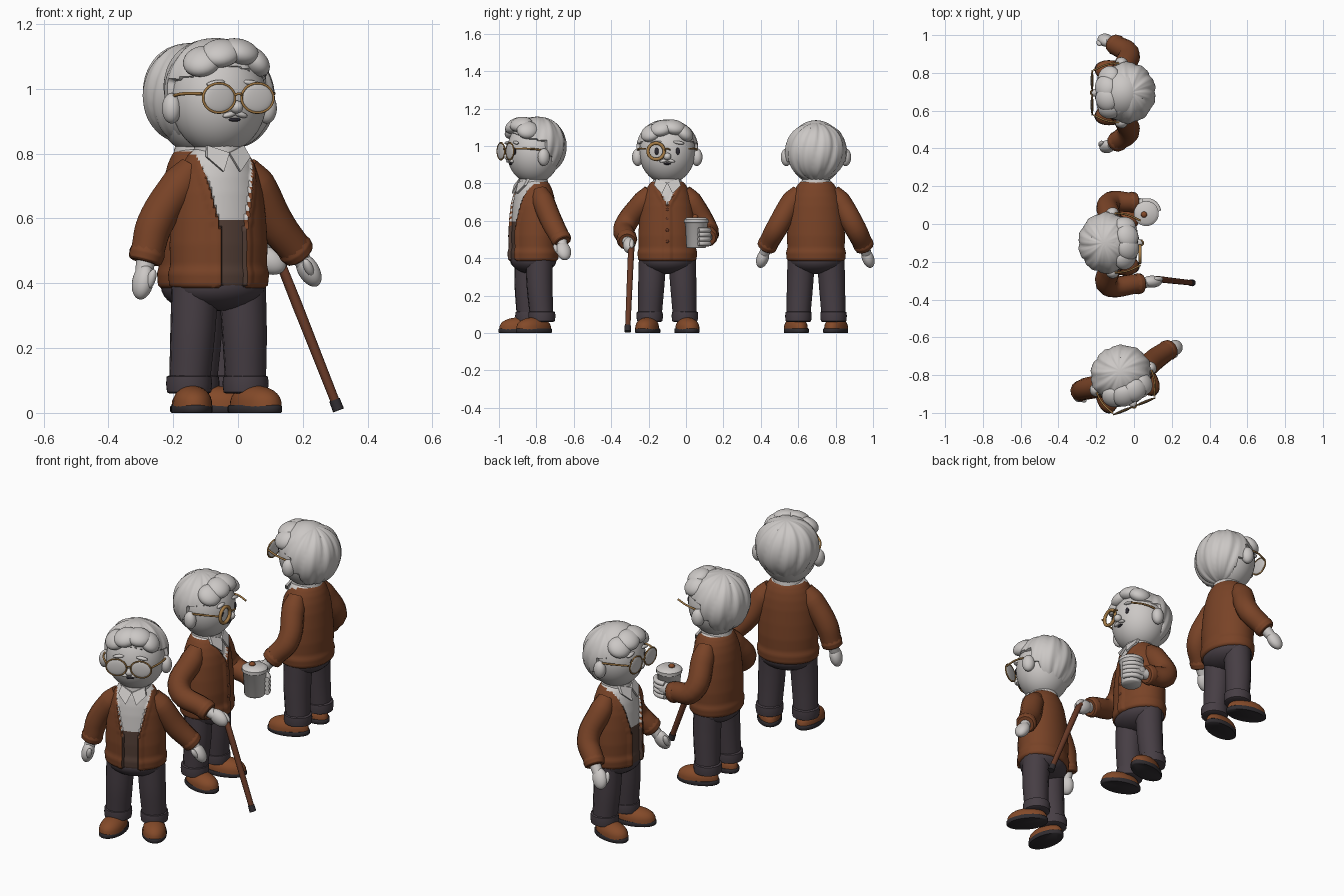
import bpy, bmesh, math
from mathutils import Matrix, Vector, Euler

if "Cube" in bpy.data.objects:
    bpy.data.objects.remove(bpy.data.objects["Cube"])

def mat(name, r, g, b):
    m = bpy.data.materials.new(name)
    m.diffuse_color = (r, g, b, 1)
    m.use_nodes = True
    m.node_tree.nodes["Principled BSDF"].inputs["Base Color"].default_value = m.diffuse_color
    return m

PALE = mat("pale grey", .60, .575, .56)
KNIT = mat("knit brown", .19, .056, .02)
CLOTH = mat("trouser charcoal", .062, .048, .058)
LEATHER = mat("shoe tan", .23, .068, .022)
SOLE = mat("sole dark", .03, .026, .03)
WOOD = mat("cane wood", .14, .042, .02)
GOLD = mat("frame gold", .38, .2, .06)
VEST = mat("vest brown", .085, .048, .036)
DARK = mat("eye dark", .025, .022, .03)

M = Matrix()      # placement of the current figure
TAG = ""

def finish(name, bm, *mats, angle=50):
    bmesh.ops.recalc_face_normals(bm, faces=bm.faces)
    bm.transform(M)
    me = bpy.data.meshes.new(TAG + name)
    bm.to_mesh(me)
    bm.free()
    for m in mats:
        me.materials.append(m)
    me.polygons.foreach_set("use_smooth", [True] * len(me.polygons))
    me.set_sharp_from_angle(angle=math.radians(angle))
    ob = bpy.data.objects.new(TAG + name, me)
    bpy.context.collection.objects.link(ob)
    return ob

def blob(name, loc, size, m, rot=(0, 0, 0), shape=None, seg=24):
    """Ellipsoid, optionally reshaped by a function on the unit sphere."""
    bm = bmesh.new()
    bmesh.ops.create_uvsphere(bm, u_segments=seg, v_segments=max(8, seg * 2 // 3), radius=1)
    if shape:
        for v in bm.verts:
            v.co = shape(v.co.copy())
    bm.transform(Matrix.LocRotScale(Vector(loc), Euler(rot), Vector(size)))
    return finish(name, bm, m)

def lathe(name, loc, prof, m, seg=28, sx=1, sy=1, rot=0):
    """Closed stack of rings from (z, radius) pairs."""
    bm = bmesh.new()
    rings = [[bm.verts.new((r * sx * math.cos(2 * math.pi * i / seg),
                            r * sy * math.sin(2 * math.pi * i / seg), z)) for i in range(seg)]
             for z, r in prof]
    for a, b in zip(rings, rings[1:]):
        for i in range(seg):
            j = (i + 1) % seg
            bm.faces.new((a[i], a[j], b[j], b[i]))
    bm.faces.new(rings[0])
    bm.faces.new(rings[-1])
    bm.transform(Matrix.Translation(loc) @ Matrix.Rotation(rot, 4, 'Z'))
    return finish(name, bm, m)

def tube(name, pts, m, closed=False, res=6, smooth=True):
    """Round tube through (x, y, z, radius) points."""
    cu = bpy.data.curves.new("path", 'CURVE')
    cu.dimensions, cu.bevel_depth, cu.bevel_resolution = '3D', 1, 4
    cu.use_fill_caps, cu.resolution_u = True, res
    sp = cu.splines.new('BEZIER')
    sp.bezier_points.add(len(pts) - 1)
    for bp, p in zip(sp.bezier_points, pts):
        bp.co, bp.radius = p[:3], p[3]
        bp.handle_left_type = bp.handle_right_type = 'AUTO' if smooth else 'VECTOR'
    sp.use_cyclic_u = closed
    ob = bpy.data.objects.new("path", cu)
    bpy.context.collection.objects.link(ob)
    me = bpy.data.meshes.new_from_object(ob.evaluated_get(bpy.context.evaluated_depsgraph_get()))
    bpy.data.objects.remove(ob)
    bm = bmesh.new()
    bm.from_mesh(me)
    for f in bm.faces:
        f.material_index = 0
    return finish(name, bm, m)

TORSO = [(.385, .145, .118), (.392, .156, .127), (.43, .160, .130), (.455, .153, .124), (.52, .155, .126),
         (.6, .15, .122), (.68, .14, .115), (.73, .128, .107), (.77, .112, .096), (.80, .094, .082), (.825, .062, .058)]

def torso(is_open):
    def width(z):            # half width of the cardigan opening
        if is_open:
            return .042 + max(0, z - .58) * .22
        return max(0, z - .685) * .55
    bm, seg, n, rings = bmesh.new(), 112, 48, []
    for k in range(n + 1):
        z = .385 + .44 * k / n
        a, b = next((p, q) for p, q in zip(TORSO, TORSO[1:]) if z <= q[0] + 1e-6)
        t = (z - a[0]) / (b[0] - a[0])
        rx, ry = a[1] + (b[1] - a[1]) * t, a[2] + (b[2] - a[2]) * t
        ring = []
        for i in range(seg):
            u = 2 * math.pi * i / seg
            x, y = rx * math.cos(u), ry * math.sin(u)
            if y < 0:
                edge = abs(x) - width(z)
                y *= .92 if edge < 0 else (1.05 if edge < .022 else 1)
            ring.append(bm.verts.new((x, y, z)))
        rings.append(ring)
    for a, b in zip(rings, rings[1:]):
        for i in range(seg):
            f = bm.faces.new((a[i], a[(i + 1) % seg], b[(i + 1) % seg], b[i]))
            c = f.calc_center_median()
            if c.z > .806 or (c.y < 0 and abs(c.x) < width(c.z)):
                f.material_index = 1 if c.z > .6 else 2
    bm.faces.new(rings[0])
    bm.faces.new(rings[-1])
    finish("cardigan", bm, KNIT, PALE, VEST)
    if not is_open:          # button row
        for z in (.43, .49, .55, .61, .66):
            blob("button", (0, -.129 + max(0, z - .55) * .09, z), (.009, .006, .009), WOOD, seg=12)

def hair_shape(d):
    # swept strands around the crown, pulled in over the face
    phi = math.atan2(d.x, d.y - .15)
    fade = 1 - abs(d.z) ** 6
    k = 1 + fade * (.05 * abs(math.sin(4.5 * phi + 1.5 * d.z)) + .01 * math.sin(20 * phi + 3 * d.z)) - .02
    if d.y < -.12 and d.z < .42 - .25 * abs(d.x):
        k *= .84
    if d.z < -.35 and d.y < .15:
        k *= .86
    return d * k

def head(top):
    lift = top - 1.165
    blob("face", (0, 0, .968), (.150, .142, .170), PALE, seg=40)
    blob("hair", (0, .022, 1.0 + lift), (.160, .150, .160), PALE, shape=hair_shape, seg=96)
    for x, y, z, w, r in ((-.085, -.075, 1.085, .06, .6), (-.03, -.09, 1.11, .065, .35),
                          (.035, -.085, 1.115, .065, -.1), (.09, -.07, 1.085, .055, -.7)):
        blob("hair_lock", (x, y, z + lift), (w, .06, .038), PALE, rot=(.35, -r, .3))
    for s in (-1, 1):
        blob("ear", (s * .158, -.005, .94), (.03, .034, .047), PALE, rot=(0, 0, s * .3))
        blob("eye", (s * .056, -.131, .972), (.013, .006, .019), DARK, seg=12)
        blob("brow", (s * .06, -.126, 1.018), (.032, .012, .009), PALE, rot=(0, s * .15, 0), seg=12)
        blob("moustache", (s * .018, -.136, .921), (.024, .012, .009), PALE, rot=(0, s * .25, 0), seg=12)
    blob("nose", (0, -.147, .944), (.021, .022, .02), PALE)
    blob("mouth", (0, -.132, .905), (.02, .008, .006), DARK, seg=12)

def rim(name, x, y, w, h, r):
    tube(name, [(x + w * math.cos(a), y, .972 + h * math.sin(a), r)
                for a in (i * math.pi / 6 for i in range(12))], GOLD, closed=True, res=4)

def glasses(lenses):
    for s in (-1, 1):
        tube("glasses_temple", [(s * .118, -.155, .985, .005), (s * .150, -.08, .985, .005),
                                (s * .158, .01, .975, .005)], GOLD)
        if lenses:
            blob("lens", (s * .064, -.162, .972), (.052, .008, .044), PALE)
            rim("glasses_rim", s * .064, -.162, .053, .045, .004)
    tube("glasses_bridge", [(-.015, -.16, .98, .004), (0, -.17, .985, .004), (.015, -.16, .98, .004)], GOLD)
    if not lenses:           # one thick round rim is left
        rim("glasses_rim", -.06, -.152, .043, .043, .009)

def lower_body():
    blob("hips", (0, 0, .39), (.148, .118, .075), CLOTH)
    for s in (-1, 1):
        tube("trouser_leg", [(s * .078, 0, .40, .074), (s * .086, 0, .25, .070),
                             (s * .093, .008, .10, .064)], CLOTH)
        lathe("trouser_cuff", (s * .094, .01, 0), [(.06, .06), (.064, .068), (.09, .071), (.112, .069), (.116, .06)],
              CLOTH, sy=1.03)
        turn, c = s * .26, (s * .105, -.04, .02)
        blob("shoe", c, (.06, .108, .064), LEATHER, rot=(0, 0, turn),
             shape=lambda d: Vector((d.x * (1 - .12 * d.y), d.y, max(d.z, 0) ** .8)))
        lathe("sole", (c[0], c[1], 0), [(0, .96), (.004, 1), (.02, 1), (.024, .96)], SOLE, sx=.063, sy=.112, rot=turn)

def arm(side, elbow, wrist, hand, tilt):
    e, w = Vector(elbow), Vector(wrist)
    d = (w - e).normalized()
    b = w - d * .035
    tube("sleeve", [(side * .085, .0, .755, .045), (side * .125, .005, .705, .060), (*e, .058), (*b, .053)], KNIT)
    tube("sleeve_cuff", [(*(b - d * .01), .052), (*(b + d * .008), .056), (*(w - d * .006), .052), (*w, .044)], KNIT)
    tube("wrist", [(*(w - d * .02), .03), (*hand, .026)], PALE)
    blob("hand", hand, (.032, .040, .056), PALE, rot=tilt)
    blob("thumb", (hand[0] - side * .014, hand[1] - .034, hand[2] + .008), (.014, .015, .032), PALE,
         rot=(tilt[0] + .3, tilt[1], 0), seg=16)

def collar():
    lathe("neck", (0, 0, 0), [(.77, .08), (.81, .078), (.835, .07), (.86, .07)], PALE)
    for s in (-1, 1):
        bm = bmesh.new()
        f = bm.faces.new([bm.verts.new(p) for p in ((0, -.092, .803), (s * .028, -.115, .745),
                                                    (s * .072, -.085, .79), (s * .06, -.06, .826))])
        ext = bmesh.ops.extrude_face_region(bm, geom=[f])["geom"]
        bmesh.ops.translate(bm, vec=(0, .015, 0), verts=[v for v in ext if isinstance(v, bmesh.types.BMVert)])
        finish("shirt_collar", bm, PALE)

def figure(tag, centre, turn, top, is_open, lenses, arms):
    global M, TAG
    TAG = tag + "_"
    M = Matrix.Translation((*centre, 0)) @ Matrix.Rotation(math.radians(turn), 4, 'Z')
    lower_body()
    torso(is_open)
    collar()
    head(top)
    glasses(lenses)
    for a in arms:
        arm(*a)

# front figure: open cardigan, arms hanging
figure("front", (-.06, -.815), 22, 1.165, True, True, [
    (1, (.205, .03, .58), (.292, .05, .485), (.318, .045, .44), (0, -.55, 0)),
    (-1, (-.205, .02, .58), (-.238, .02, .465), (-.25, .005, .405), (0, .2, 0))])

# back figure: arms spread, turned the other way
figure("back", (-.06, .695), -90, 1.135, True, True, [
    (1, (.21, .03, .56), (.268, -.04, .455), (.285, -.08, .40), (-.4, -.35, 0)),
    (-1, (-.21, .03, .56), (-.262, -.05, .455), (-.278, -.09, .40), (-.4, .35, 0))])

# middle figure: buttoned cardigan, cane and cup
figure("middle", (-.12, -.10), 90, 1.15, False, False, [
    (-1, (-.225, .015, .575), (-.215, -.165, .49), (-.205, -.215, .47), (-1.1, 0, 0)),
    (1, (.215, .0, .55), (.215, -.135, .51), (.2, -.19, .515), (-1.2, 0, -.4))])
tube("cane", [(-.195, -.19, .475, .014), (-.192, -.25, .465, .017), (-.198, -.30, .34, .016),
              (-.212, -.428, .015, .014)], WOOD, smooth=False)
tube("cane_tip", [(-.211, -.418, .04, .017), (-.212, -.43, .008, .018)], SOLE, smooth=False)
CUP = (.155, -.185, 0)
lathe("cup", CUP, [(.455, .048), (.46, .053), (.585, .060), (.59, .066), (.607, .066), (.612, .058), (.618, .05)], PALE)
blob("cup_knob", (CUP[0] - .005, CUP[1] + .012, .622), (.016, .016, .012), LEATHER, seg=16)
for i in range(4):           # fingers wrapped around the cup
    z = .478 + i * .024
    tube("finger", [(CUP[0] + .07 * math.cos(a), CUP[1] + .068 * math.sin(a), z, .013)
                    for a in (.3, -.4, -1.0, -1.4)], PALE)
